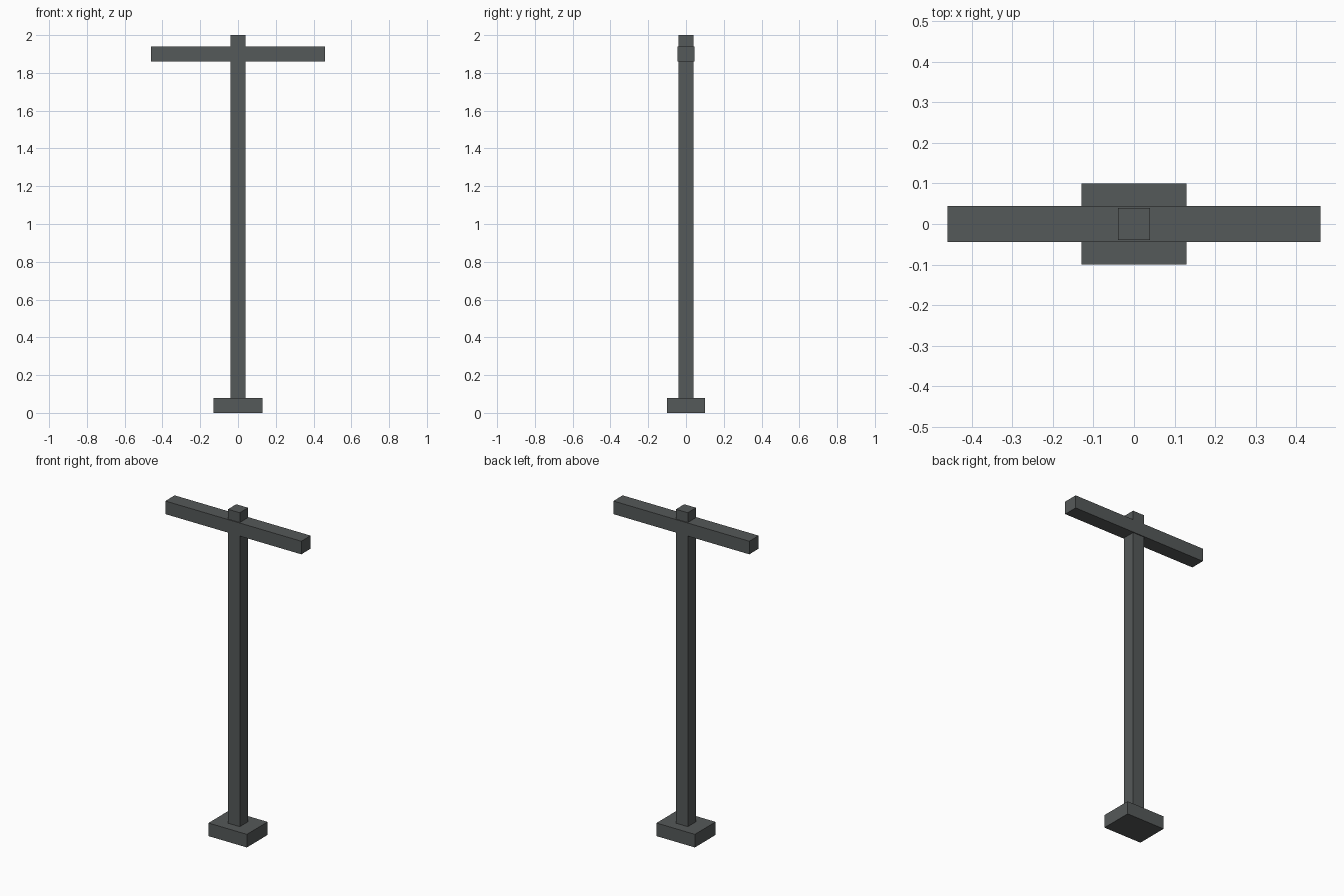
import bpy

if "Cube" in bpy.data.objects:
    bpy.data.objects.remove(bpy.data.objects["Cube"])

# One dark grey for the whole model
grey = bpy.data.materials.new("dark_grey")
grey.diffuse_color = (0.091, 0.1, 0.1, 1.0)
grey.use_nodes = True
grey.node_tree.nodes["Principled BSDF"].inputs["Base Color"].default_value = grey.diffuse_color


def box(name, size, z_bottom):
    """Flat-faced box centred on x and y, standing on z_bottom."""
    bpy.ops.mesh.primitive_cube_add(size=1, location=(0, 0, z_bottom + size[2] / 2))
    obj = bpy.context.object
    obj.name = name
    obj.scale = size
    bpy.ops.object.transform_apply(location=False, rotation=False, scale=True)
    obj.data.materials.append(grey)
    return obj


# Foot block
box("base", (0.26, 0.20, 0.08), 0.0)
# Upright post, standing on the foot and ending above the arm
box("post", (0.08, 0.08, 1.92), 0.08)
# Horizontal arm, slightly deeper than the post
box("crossbar", (0.92, 0.09, 0.08), 1.86)
